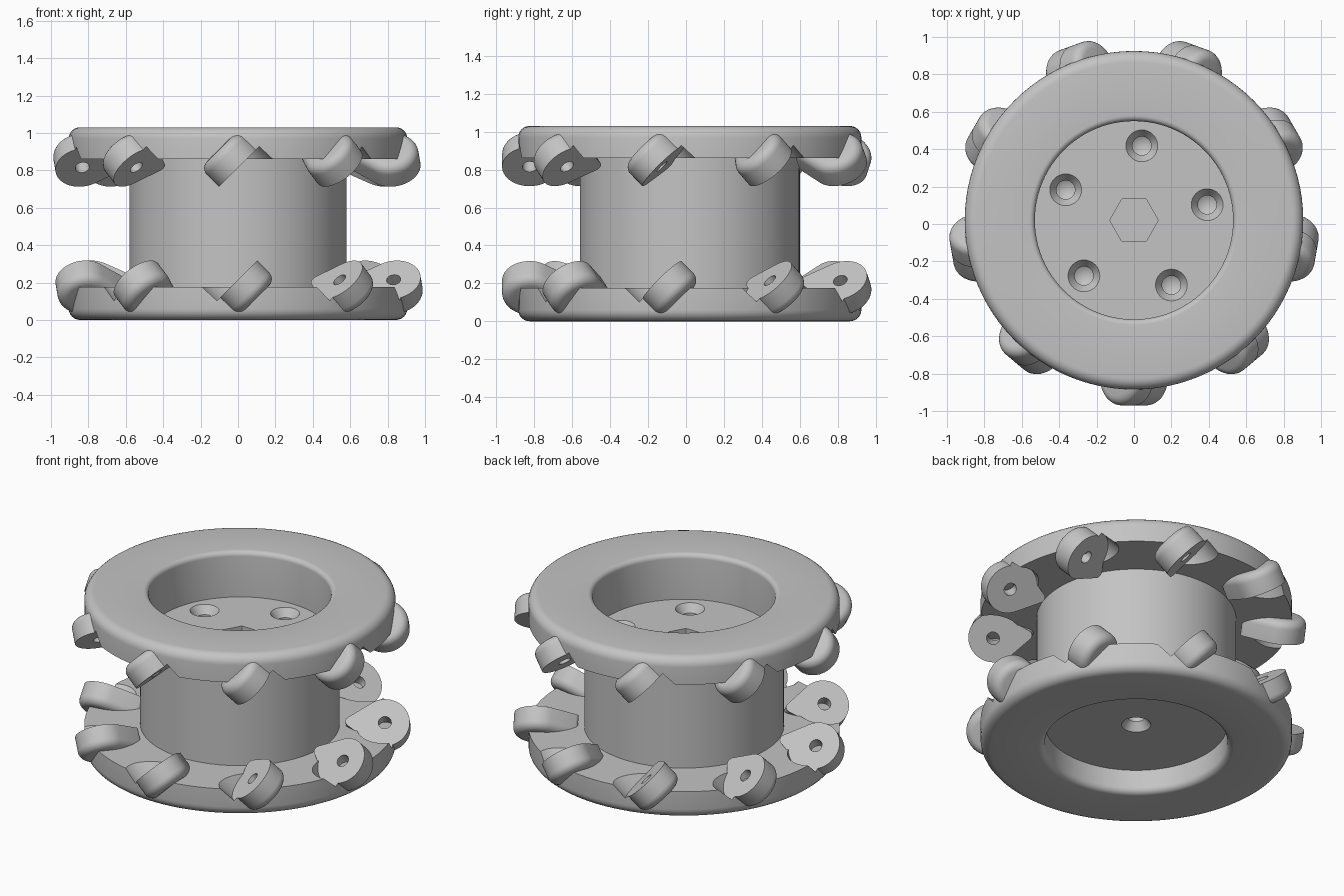
import bpy, bmesh, math
from mathutils import Matrix, Vector

cube = bpy.data.objects.get("Cube")
if cube:
    bpy.data.objects.remove(cube)

H, CY = 1.03, 0.02          # wheel height, hub centre in y
LUGS = 9
FACE_R, FACE_Z = 0.845, 0.215   # centre of each lug's bearing face
LUG_RAD, LUG_LEN = 0.145, 0.14

grey = bpy.data.materials.new("plain grey")
grey.use_nodes = True
grey.diffuse_color = (0.55, 0.55, 0.55, 1)
grey.node_tree.nodes["Principled BSDF"].inputs["Base Color"].default_value = (0.55, 0.55, 0.55, 1)


def arc(cx, cz, r, a0, a1, n=6):
    angles = [math.radians(a0 + (a1 - a0) * i / n) for i in range(n + 1)]
    return [(cx + r * math.cos(a), cz + r * math.sin(a)) for a in angles]


def loft(bm, rings):
    """Skin a list of vertex rings; a ring of one vertex is a pole."""
    for a, b in zip(rings, rings[1:]):
        n = max(len(a), len(b))
        for i in range(n):
            j = (i + 1) % n
            quad = [a[i % len(a)], a[j % len(a)], b[j % len(b)], b[i % len(b)]]
            bm.faces.new(list(dict.fromkeys(quad)))


def lathe(bm, profile, segs, m=Matrix()):
    rings = []
    for r, z in profile:
        n = segs if r > 0 else 1
        rings.append([bm.verts.new(m @ Vector((r * math.cos(math.tau * i / n),
                                               r * math.sin(math.tau * i / n), z)))
                      for i in range(n)])
    loft(bm, rings)


def make(name, bm):
    bmesh.ops.recalc_face_normals(bm, faces=bm.faces)
    me = bpy.data.meshes.new(name)
    bm.to_mesh(me)
    bm.free()
    me.materials.append(grey)
    ob = bpy.data.objects.new(name, me)
    bpy.context.collection.objects.link(ob)
    return ob


def activate(ob):
    bpy.ops.object.select_all(action='DESELECT')
    ob.select_set(True)
    bpy.context.view_layer.objects.active = ob


def cut(ob, cutter):
    activate(ob)
    mod = ob.modifiers.new("cut", 'BOOLEAN')
    mod.operation, mod.solver, mod.object = 'DIFFERENCE', 'EXACT', cutter
    bpy.ops.object.modifier_apply(modifier=mod.name)
    bpy.data.objects.remove(cutter)


def smooth(ob):
    activate(ob)
    bpy.ops.object.shade_smooth_by_angle(angle=math.radians(32))


def lug_frames(top):
    """Frames on the bearing faces: x outward, z along the tilted roller axis."""
    flip = Matrix.Translation((0, 0, H)) @ Matrix.Rotation(math.pi, 4, 'Y') if top else Matrix()
    for k in range(LUGS):
        a = math.radians(-90) + math.tau * k / LUGS
        out = Vector((math.cos(a), math.sin(a), 0))
        axis = (Vector((math.sin(a), -math.cos(a), 0)) + Vector((0, 0, 1))).normalized()
        m = Matrix((out, axis.cross(out), axis)).transposed().to_4x4()
        m.translation = out * FACE_R + Vector((0, CY, FACE_Z))
        if top:
            # turning about y maps the lower flange onto the upper one
            yield flip @ m
        else:
            yield m


# Hub with both flanges and the recesses at each end
f = 0.06
profile = [(0, 0.15), (0.53, 0.15)]
profile += arc(0.57, 0.04, 0.04, 180, 270)
profile += arc(0.905 - f, f, f, -90, 0)
profile += [(0.905, 0.175), (0.58, 0.175), (0.58, 0.86), (0.905, 0.86)]
profile += arc(0.905 - f, H - f, f, 0, 90)
profile += arc(0.56, H - 0.03, 0.03, 90, 180)
profile += [(0.53, 0.74), (0, 0.74)]
bm = bmesh.new()
lathe(bm, profile, 96, Matrix.Translation((0, CY, 0)))
hub = make("hub_and_flanges", bm)

# Screw holes, centre hole and hexagonal socket
bore = [(0, 0.02), (0.085, 0.02), (0.085, 0), (0.05, -0.05), (0.05, -0.13), (0, -0.16)]
bm = bmesh.new()
for k in range(5):
    a = math.radians(84 + 72 * k)
    lathe(bm, bore, 32, Matrix.Translation((0.4 * math.cos(a), CY + 0.4 * math.sin(a), 0.74)))
lathe(bm, bore, 32, Matrix.Translation((0, CY, 0.15)) @ Matrix.Rotation(math.pi, 4, 'X'))
lathe(bm, [(0, 0.05), (0.13, 0.05), (0.13, -0.2), (0, -0.2)], 6, Matrix.Translation((0, CY, 0.74)))
cut(hub, make("hole_cutter", bm))

# Roller clearance pockets in the flange rims
bm = bmesh.new()
for top in (False, True):
    for m in lug_frames(top):
        lathe(bm, [(0, 0), (0.168, 0), (0.168, 0.2), (0, 0.2)], 48, m)
cut(hub, make("pocket_cutter", bm))
smooth(hub)

# Lug outline: round outside, tapering towards the hub
tail_u, tail_r = -0.2, 0.03
lean = math.degrees(math.acos((LUG_RAD - tail_r) / -tail_u))
outline = arc(0, 0, LUG_RAD, -180 + lean, 180 - lean, 36)
outline += arc(tail_u, 0, tail_r, 180 - lean, 180 + lean, 6)

# Depth and scale of the sections, rounded at the far end
fil = 0.05
sections = [(0, 1)] + [(-z, x / LUG_RAD) for x, z in
                       arc(LUG_RAD - fil, LUG_LEN - fil, fil, 0, 90)]

for name, top in (("lower_lugs", False), ("upper_lugs", True)):
    bm, pins = bmesh.new(), bmesh.new()
    for m in lug_frames(top):
        rings = [[bm.verts.new(m @ Vector((u * s, v * s, z))) for u, v in outline]
                 for z, s in sections]
        loft(bm, rings)
        bm.faces.new(rings[0])
        bm.faces.new(rings[-1])
        lathe(pins, [(0, 0.05), (0.038, 0.05), (0.038, -0.09), (0, -0.11)], 24, m)
    lugs = make(name, bm)
    cut(lugs, make("pin_cutter", pins))
    smooth(lugs)
